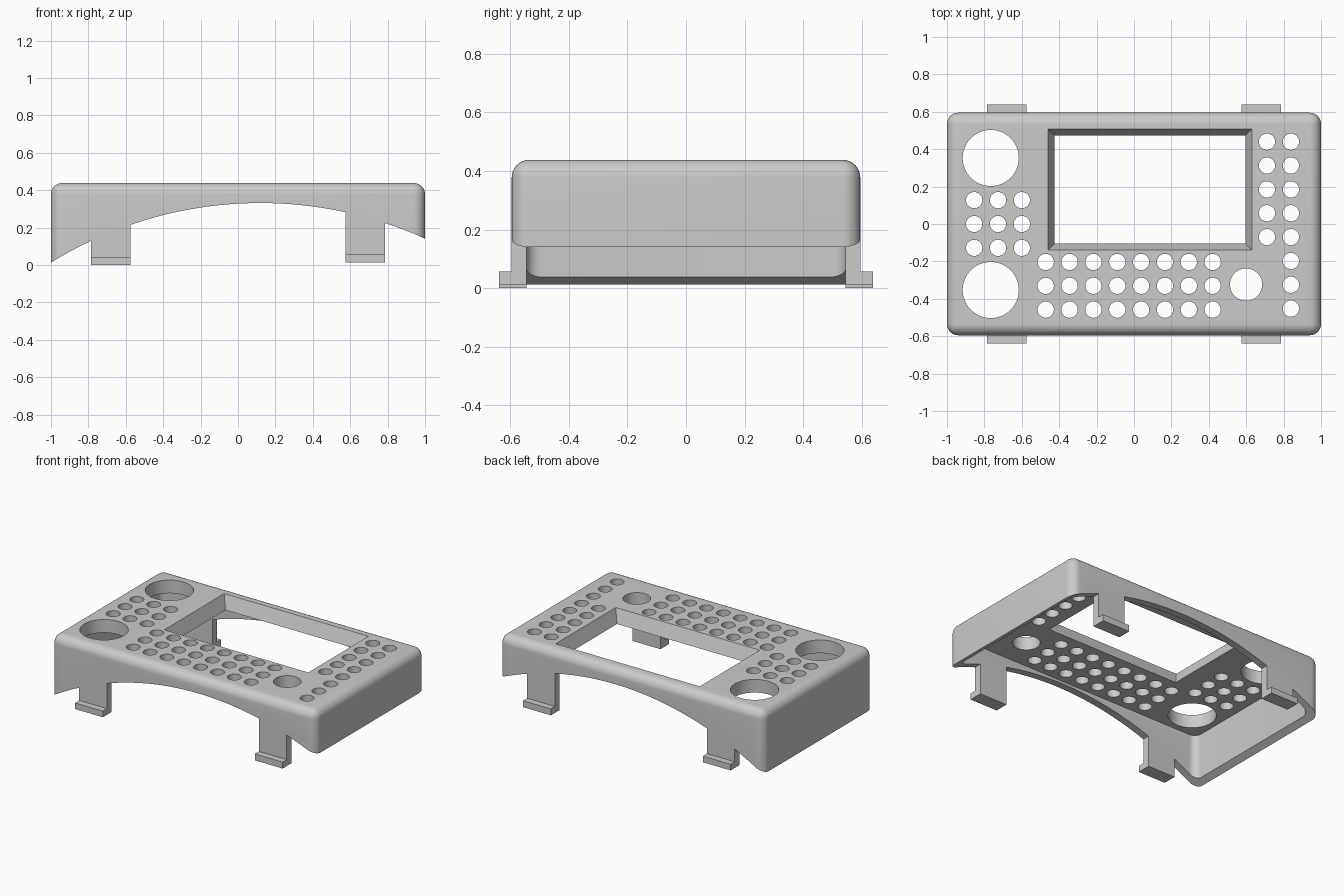
import bpy, bmesh, math
from mathutils import Matrix

cube = bpy.data.objects.get("Cube")
if cube:
    bpy.data.objects.remove(cube)

TOP, PLATE = 0.438, 0.09
WALL_X, WALL_Y = 0.043, 0.05
HX, HY = 1.0, 0.595

grey = bpy.data.materials.new("matte grey")
grey.use_nodes = True
COLOUR = (0.6, 0.6, 0.6, 1)
grey.diffuse_color = COLOUR
grey.node_tree.nodes["Principled BSDF"].inputs["Base Color"].default_value = COLOUR


def make(name, bm):
    bmesh.ops.recalc_face_normals(bm, faces=bm.faces)
    mesh = bpy.data.meshes.new(name)
    bm.to_mesh(mesh)
    bm.free()
    mesh.materials.append(grey)
    ob = bpy.data.objects.new(name, mesh)
    bpy.context.collection.objects.link(ob)
    return ob


def add_box(bm, x0, x1, y0, y1, z0, z1):
    m = Matrix.Translation(((x0 + x1) / 2, (y0 + y1) / 2, (z0 + z1) / 2))
    m = m @ Matrix.Diagonal((x1 - x0, y1 - y0, z1 - z0, 1))
    return bmesh.ops.create_cube(bm, size=1, matrix=m)["verts"]


def rounded_box(name, hx, hy, z0, z1, radius, round_top):
    bm = bmesh.new()
    add_box(bm, -hx, hx, -hy, hy, z0, z1)
    mid = (z0 + z1) / 2

    def chosen(e):
        a, b = (v.co.z > mid for v in e.verts)
        return a != b or (round_top and a and b)
    bmesh.ops.bevel(bm, geom=[e for e in bm.edges if chosen(e)], offset=radius,
                    segments=8, profile=0.5, affect='EDGES')
    return make(name, bm)


def subtract(target, cutter):
    cutter.hide_render = True
    mod = target.modifiers.new("cut", 'BOOLEAN')
    mod.operation, mod.solver, mod.object = 'DIFFERENCE', 'EXACT', cutter
    bpy.context.view_layer.objects.active = target
    bpy.ops.object.modifier_apply(modifier=mod.name)
    bpy.data.objects.remove(cutter)


# Hollow shell with a thick top plate
shell = rounded_box("cover_shell", HX, HY, 0, TOP, 0.06, True)
subtract(shell, rounded_box("cavity_cutter", HX - WALL_X, HY - WALL_Y, -0.2,
                            TOP - PLATE, 0.05, False))


# Arched lower rim, leaving a leg standing at each clip
def arch(x):
    r = 2.13
    return 0.331 - r + math.sqrt(r * r - (x - 0.12) ** 2)


def arc_points(x0, x1, n):
    return [(x, arch(x)) for x in (x0 + (x1 - x0) * i / n for i in range(n + 1))]


LEG_IN, LEG_OUT = 0.575, 0.785
profile = [(-1.1, -0.2)] + arc_points(-1.1, -LEG_OUT, 6)
profile += [(-LEG_OUT, -0.05), (-LEG_IN, -0.05)]
profile += arc_points(-LEG_IN, LEG_IN, 32)
profile += [(LEG_IN, 0.013), (LEG_OUT, 0.013)]
profile += arc_points(LEG_OUT, 1.1, 6) + [(1.1, -0.2)]
bm = bmesh.new()
face = bm.faces.new([bm.verts.new((x, -1, z)) for x, z in profile])
new = bmesh.ops.extrude_face_region(bm, geom=[face])["geom"]
bmesh.ops.translate(bm, vec=(0, 2, 0),
                    verts=[g for g in new if isinstance(g, bmesh.types.BMVert)])
subtract(shell, make("rim_cutter", bm))

# Round openings: knobs, key grids and side columns
P, KEY = 0.1275, 0.0435
holes = [(-0.766, s * 0.353, 0.15) for s in (-1, 1)] + [(0.599, -0.324, 0.086)]
holes += [(-0.727 + i * P, j * P, KEY) for i in (-1, 0, 1) for j in (-1, 0, 1)]
holes += [(-0.472 + i * P, -0.203 - j * P, KEY) for i in range(8) for j in range(3)]
holes += [(x, 0.44 - j * P, KEY) for x, n in ((0.711, 5), (0.839, 8)) for j in range(n)]
bm = bmesh.new()
for x, y, r in holes:
    bmesh.ops.create_cone(bm, cap_ends=True, segments=64 if r > KEY else 32, radius1=r,
                          radius2=r, depth=0.3, matrix=Matrix.Translation((x, y, TOP - 0.05)))
subtract(shell, make("hole_cutter", bm))

# Screen window with sloping sides
RUN = 0.035
bm = bmesh.new()
verts = add_box(bm, -0.46, 0.63, -0.14, 0.508, TOP - 2 * PLATE, TOP + PLATE)
for v in verts:
    shift = RUN if v.co.z > TOP else -2 * RUN
    v.co.x += shift if v.co.x > 0 else -shift
    v.co.y += shift if v.co.y > 0 else -shift
subtract(shell, make("window_cutter", bm))

# Outward clip lips on the four legs
bm = bmesh.new()
for side in (-1, 1):
    y0, y1 = sorted((side * (HY - 0.001), side * 0.639))
    add_box(bm, -LEG_OUT, -LEG_IN, y0, y1, 0, 0.042)
    add_box(bm, LEG_IN, LEG_OUT, y0, y1, 0.013, 0.057)
make("clip_lips", bm)

# Smooth rounded corners and hole walls, keep hard edges
bpy.ops.object.select_all(action='DESELECT')
shell.select_set(True)
bpy.context.view_layer.objects.active = shell
bpy.ops.object.shade_smooth_by_angle(angle=math.radians(30))
